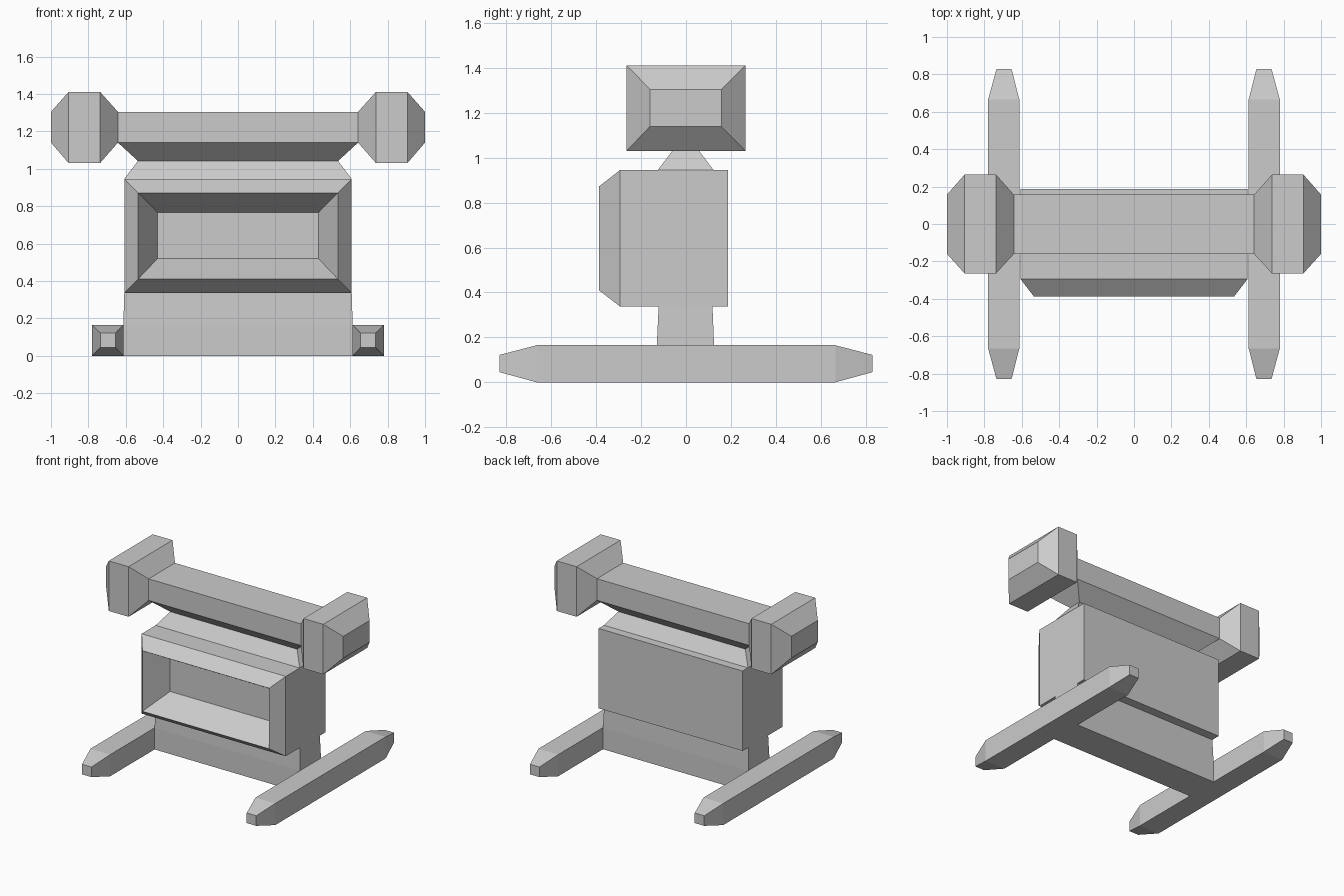
import bpy, bmesh
from mathutils import Vector

if "Cube" in bpy.data.objects:
    bpy.data.objects.remove(bpy.data.objects["Cube"])


def loft(name, axis, sections, cap_start=True, cap_end=True, mirror=False):
    """Skin rectangles (position, a_min, a_max, b_min, b_max) along an axis.
    a and b are the two remaining axes in x, y, z order."""
    others = [i for i in range(3) if i != axis]
    bm = bmesh.new()
    rings = []
    for pos, a0, a1, b0, b1 in sections:
        ring = []
        for a, b in ((a0, b0), (a1, b0), (a1, b1), (a0, b1)):
            co = Vector((0, 0, 0))
            co[axis], co[others[0]], co[others[1]] = pos, a, b
            ring.append(bm.verts.new(co))
        rings.append(ring)
    for r, s in zip(rings, rings[1:]):
        for i in range(4):
            j = (i + 1) % 4
            bm.faces.new((r[i], r[j], s[j], s[i]))
    start, end = bm.faces.new(rings[0]), bm.faces.new(rings[-1])
    bmesh.ops.recalc_face_normals(bm, faces=bm.faces[:])
    # Leave ends open where they join another part
    hidden = [f for f, keep in ((start, cap_start), (end, cap_end)) if not keep]
    if hidden:
        bmesh.ops.delete(bm, geom=hidden, context='FACES')
    mesh = bpy.data.meshes.new(name)
    bm.to_mesh(mesh)
    bm.free()
    obj = bpy.data.objects.new(name, mesh)
    bpy.context.collection.objects.link(obj)
    if mirror:
        obj.modifiers.new("mirror", 'MIRROR').use_axis[0] = True
    return obj


X, Y, Z = 0, 1, 2

# Floor skids with tapered tips
tip = (0.655, 0.735, 0.045, 0.122)
rail = (0.613, 0.78, 0.0, 0.165)
loft("skid", Y, [(-0.83, *tip), (-0.665, *rail), (0.665, *rail), (0.83, *tip)],
     mirror=True)

# Pedestal wall between the skids
loft("pedestal", Z, [(0.0, -0.613, 0.613, -0.13, 0.125),
                     (0.165, -0.613, 0.613, -0.13, 0.125),
                     (0.337, -0.608, 0.608, -0.122, 0.118)], cap_end=False)

# Main box with bevelled front rim and sunken panel
box = (-0.608, 0.608, 0.337, 0.946)
loft("body", Y, [(0.186, *box), (-0.293, *box),
                 (-0.388, -0.535, 0.535, 0.41, 0.872),
                 (-0.205, -0.43, 0.43, 0.52, 0.766)])

# Pinched neck flaring into the top bar
loft("neck_and_bar", Z, [(0.946, -0.608, 0.608, -0.125, 0.122),
                         (1.042, -0.535, 0.535, -0.052, 0.05),
                         (1.14, -0.642, 0.642, -0.16, 0.157),
                         (1.305, -0.642, 0.642, -0.16, 0.157)], cap_start=False)

# Chamfered blocks on both ends of the bar
small = (-0.16, 0.157, 1.14, 1.305)
big = (-0.265, 0.265, 1.03, 1.412)
loft("end_block", X, [(0.642, *small), (0.738, *big), (0.905, *big), (1.0, *small)],
     cap_start=False, mirror=True)
